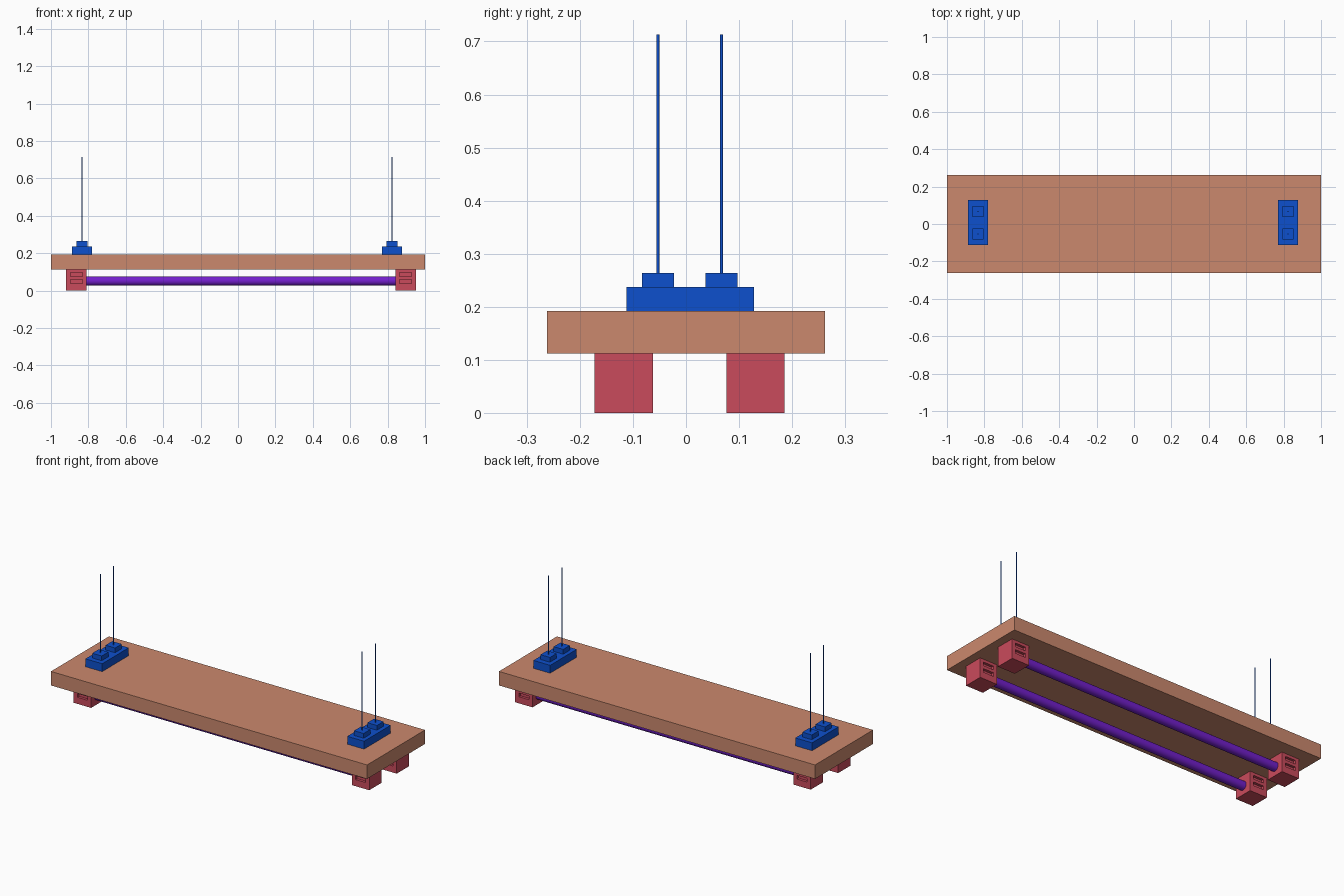
import bpy
import math

if "Cube" in bpy.data.objects:
    bpy.data.objects.remove(bpy.data.objects["Cube"])


def material(name, rgb):
    m = bpy.data.materials.new(name)
    m.diffuse_color = (*rgb, 1)
    m.use_nodes = True
    m.node_tree.nodes["Principled BSDF"].inputs["Base Color"].default_value = m.diffuse_color
    return m


TAN = material("tan", (0.60, 0.25, 0.155))
BLUE = material("blue", (0.004, 0.08, 0.61))
RED = material("red", (0.59, 0.07, 0.107))
PURPLE = material("purple", (0.17, 0.014, 0.60))


def box(name, x, y, z, mat=None):
    """Box from (min, max) pairs on each axis."""
    bpy.ops.mesh.primitive_cube_add(size=1, location=[sum(p) / 2 for p in (x, y, z)])
    ob = bpy.context.object
    ob.name = name
    ob.scale = [p[1] - p[0] for p in (x, y, z)]
    bpy.ops.object.transform_apply(location=False, rotation=False, scale=True)
    if mat:
        ob.data.materials.append(mat)
    return ob


def around(c, half):
    return (c - half, c + half)


def rod(name, radius, length, loc, sides, mat, rot=(0, 0, 0)):
    bpy.ops.mesh.primitive_cylinder_add(vertices=sides, radius=radius, depth=length,
                                        location=loc, rotation=rot)
    ob = bpy.context.object
    ob.name = name
    ob.data.materials.append(mat)
    bpy.ops.object.shade_smooth_by_angle()


# Main board
box("board", (-1, 1), (-0.262, 0.262), (0.112, 0.192), TAN)

# Hanger mounts with two bosses and thin wires each
for side, x in (("left", -0.834), ("right", 0.823)):
    box(f"{side}_mount", around(x, 0.053), (-0.112, 0.128), (0.192, 0.237), BLUE)
    for end, y in (("front", -0.053), ("back", 0.067)):
        box(f"{side}_{end}_boss", around(x, 0.03), around(y, 0.03), (0.237, 0.264), BLUE)
        rod(f"{side}_{end}_wire", 0.0027, 0.449, (x, y, 0.4885), 12, BLUE)

# Lamp sockets with slotted front and back faces, joined by tubes
for end, y in (("front", -0.117), ("back", 0.131)):
    for side, x in (("left", -0.864), ("right", 0.896)):
        socket = box(f"{side}_{end}_socket", around(x, 0.055), around(y, 0.055), (0, 0.112), RED)
        for face in (-1, 1):
            for z in (0.048, 0.086):
                cutter = box("slot_cutter", around(x, 0.032), around(y + face * 0.055, 0.015),
                             around(z, 0.0105))
                cutter.hide_render = True
                mod = socket.modifiers.new("slot", "BOOLEAN")
                mod.operation = "DIFFERENCE"
                mod.solver = "EXACT"
                mod.object = cutter
                bpy.context.view_layer.objects.active = socket
                bpy.ops.object.modifier_apply(modifier=mod.name)
                bpy.data.objects.remove(cutter)
    rod(f"{end}_tube", 0.025, 1.66, (0.016, y, 0.051), 32, PURPLE, (0, math.pi / 2, 0))
